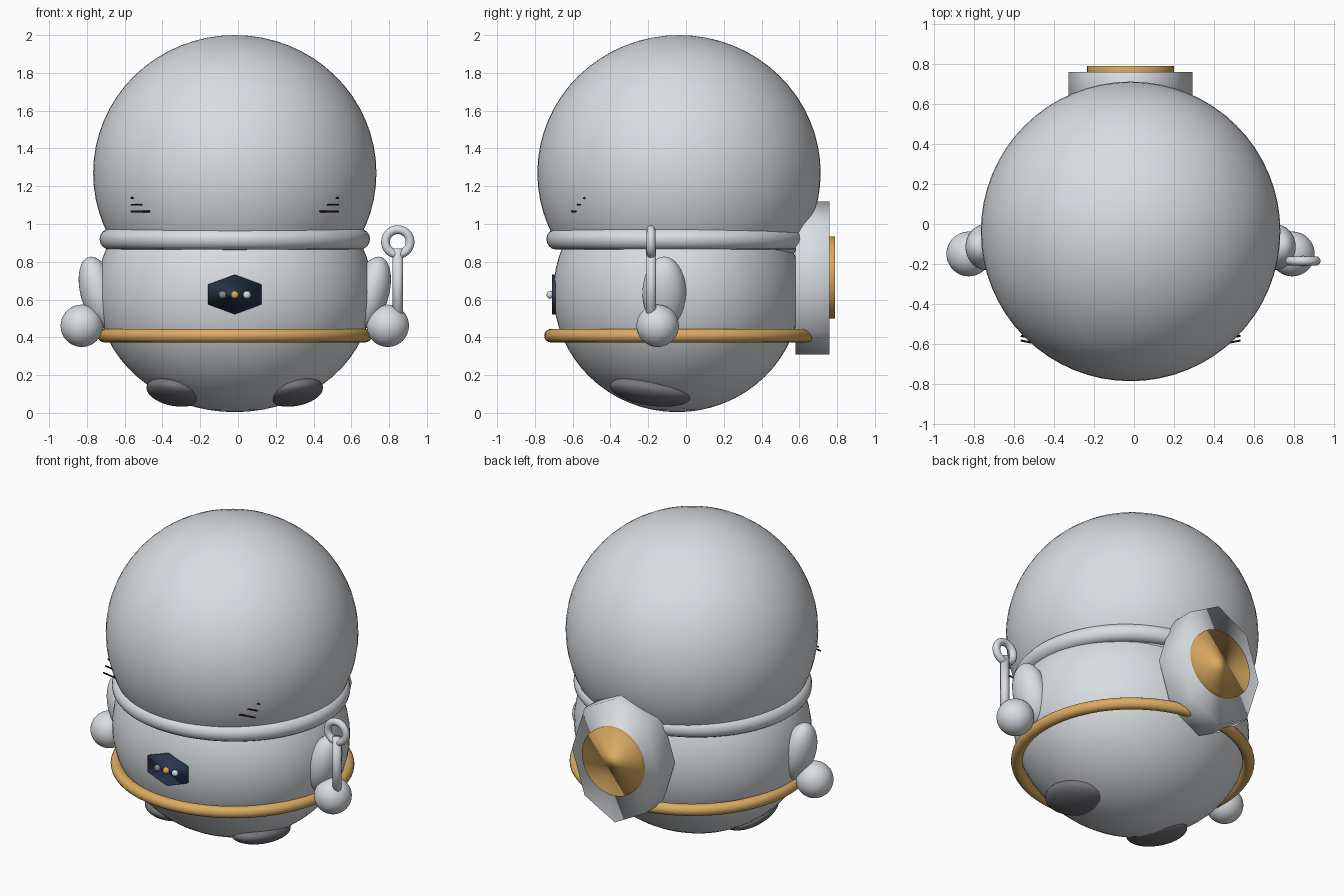
import bpy, math
from mathutils import Vector

if "Cube" in bpy.data.objects:
    bpy.data.objects.remove(bpy.data.objects["Cube"], do_unlink=True)

CX = -0.017  # symmetry plane


def material(name, *rgb):
    m = bpy.data.materials.new(name)
    m.use_nodes = True
    color = (*rgb, 1)
    m.diffuse_color = color
    m.node_tree.nodes["Principled BSDF"].inputs["Base Color"].default_value = color
    return m


shell = material("pale grey", 0.7, 0.73, 0.76)
gold = material("gold", 0.71, 0.41, 0.12)
dark = material("dark grey", 0.18, 0.18, 0.2)
navy = material("navy", 0.026, 0.042, 0.085)
black = material("black", 0.01, 0.01, 0.012)
mid = material("mid grey", 0.23, 0.24, 0.26)


def finish(name, mat, scale=(1, 1, 1), rot=(0, 0, 0)):
    ob = bpy.context.object
    ob.name = name
    ob.scale = scale
    ob.rotation_euler = [math.radians(a) for a in rot]
    ob.data.materials.append(mat)
    bpy.ops.object.shade_smooth()
    return ob


def ball(name, loc, radii, mat, rot=(0, 0, 0), segments=48):
    bpy.ops.mesh.primitive_uv_sphere_add(segments=segments, ring_count=segments // 2, radius=1, location=loc)
    return finish(name, mat, radii, rot)


def ring(name, loc, major, minor, mat, scale=(1, 1, 1), rot=(0, 0, 0)):
    bpy.ops.mesh.primitive_torus_add(major_segments=64, minor_segments=16, major_radius=major,
                                     minor_radius=minor, location=loc)
    return finish(name, mat, scale, rot)


def rod(name, a, b, radius, mat, sides=16):
    a, b = Vector(a), Vector(b)
    bpy.ops.mesh.primitive_cylinder_add(vertices=sides, radius=radius, depth=(b - a).length, location=(a + b) / 2)
    ob = finish(name, mat)
    ob.rotation_euler = (b - a).to_track_quat("Z", "Y").to_euler()
    return ob


def disc(name, loc, radii, depth, sides, mat):
    """Prism facing along y; radii are its x and z half sizes."""
    bpy.ops.mesh.primitive_cylinder_add(vertices=sides, radius=1, depth=depth, location=loc)
    return finish(name, mat, (radii[0], radii[1], 1), (90, 0, 0))


# Head and body
ball("head", (CX, -0.037, 1.27), (0.75, 0.75, 0.73), shell, segments=64)
ball("body", (CX, -0.047, 0.64), (0.73, 0.655, 0.636), shell, segments=64)

# Collar and belt
ring("collar", (CX, -0.047, 0.92), 0.66, 0.056, shell, (1, 0.967, 1))
ring("belt", (CX, -0.032, 0.409), 0.69, 0.036, gold, (1, 0.99, 1))

# Backpack with round hatch
disc("backpack", (CX, 0.67, 0.715), (0.31, 0.405), 0.18, 8, shell)
disc("backpack_hatch", (CX, 0.765, 0.717), (0.218, 0.218), 0.05, 48, gold)

# Chest badge with three lights
disc("chest_badge", (CX, -0.701, 0.627), (0.164, 0.105), 0.018, 6, navy)
for side, mat, label in ((-1, mid, "right"), (0, gold, "middle"), (1, shell, "left")):
    ball(label + "_badge_light", (CX + side * 0.064, -0.72, 0.625), (0.021, 0.018, 0.021), mat, segments=20)

# Paired limbs and lashes
for s, label in ((1, "left"), (-1, "right")):
    ball(label + "_arm", (CX + s * 0.722, -0.115, 0.637), (0.095, 0.115, 0.195), shell, (0, s * 15, 0))
    ball(label + "_hand", (CX + s * 0.81, -0.15, 0.461), (0.112, 0.112, 0.112), shell)
    ball(label + "_foot", (CX + s * 0.317, -0.19, 0.113), (0.152, 0.215, 0.07), dark, (-9, s * -10, 0))
    for i in range(3):
        y, z = -0.583 + 0.023 * i, 1.067 + 0.035 * i
        rod(f"{label}_lash_{i + 1}", (CX + s * 0.55, y, z), (CX + s * 0.45, y - 0.02, z), 0.005, black, 8)

# Wand held in the left hand
rod("wand_rod", (0.846, -0.185, 0.47), (0.846, -0.185, 0.87), 0.027, shell)
ring("wand_ring", (0.846, -0.185, 0.905), 0.065, 0.023, shell, rot=(90, 0, 0))
